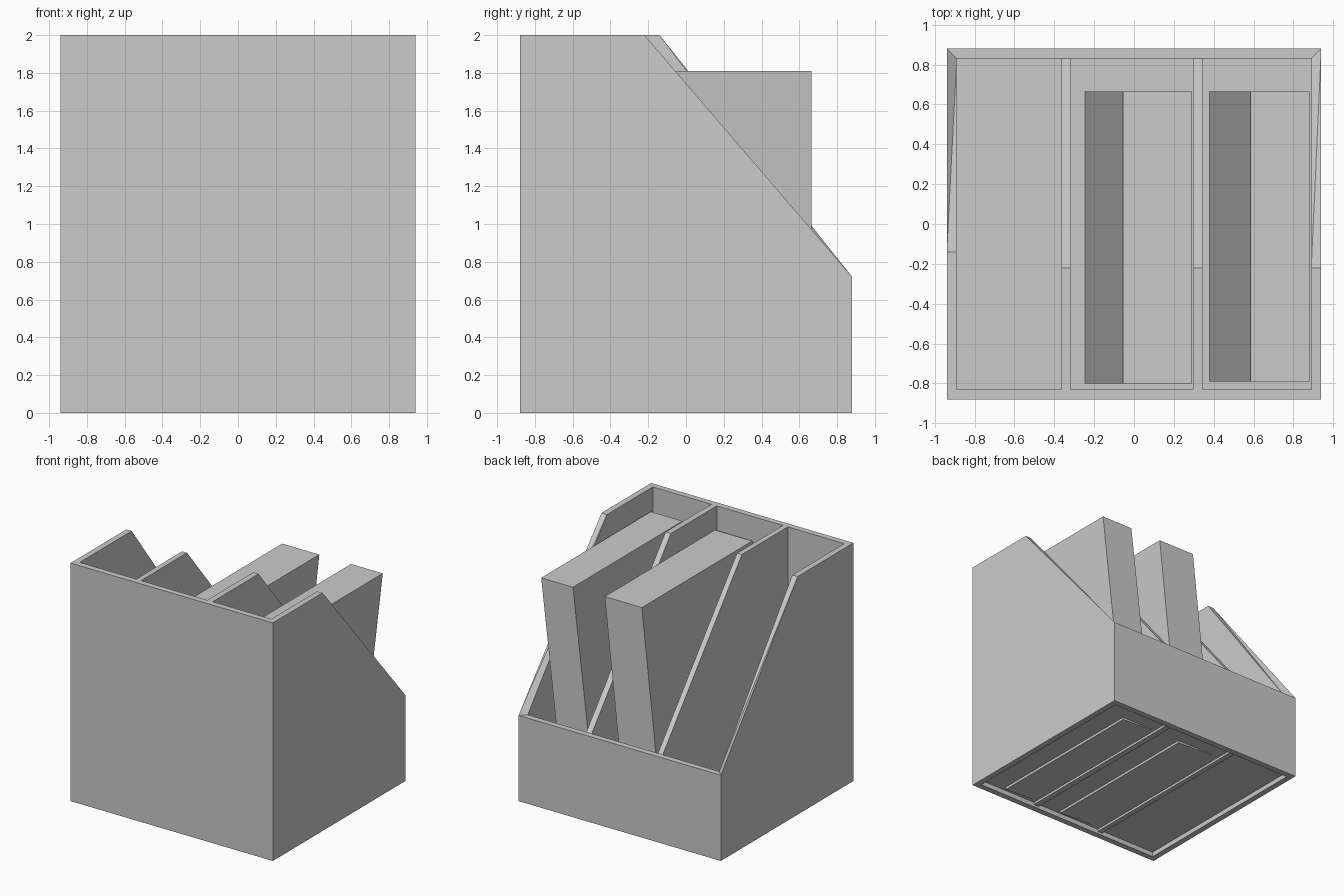
import bpy
import bmesh

cube = bpy.data.objects.get("Cube")
if cube:
    bpy.data.objects.remove(cube, do_unlink=True)

grey = bpy.data.materials.new("light_grey")
grey.use_nodes = True
colour = (0.6, 0.6, 0.6, 1)
grey.diffuse_color = colour
grey.node_tree.nodes["Principled BSDF"].inputs["Base Color"].default_value = colour


def finish(name, bm):
    bmesh.ops.recalc_face_normals(bm, faces=bm.faces)
    mesh = bpy.data.meshes.new(name)
    bm.to_mesh(mesh)
    bm.free()
    mesh.materials.append(grey)
    obj = bpy.data.objects.new(name, mesh)
    bpy.context.collection.objects.link(obj)
    return obj


def prism(name, profile, place, start, end):
    """Solid with a flat profile, stretched from start to end along one axis."""
    bm = bmesh.new()
    a, b = ([bm.verts.new(place(u, v, t)) for u, v in profile] for t in (start, end))
    bm.faces.new(a)
    bm.faces.new(b)
    for i in range(len(a)):
        j = (i + 1) % len(a)
        bm.faces.new((a[i], a[j], b[j], b[i]))
    return finish(name, bm)


def along_x(u, v, t):
    return (t, u, v)


def along_y(u, v, t):
    return (u, t, v)


W, D, H, LOW, WALL = 0.94, 0.88, 2.0, 0.72, 0.05
IW, ID = W - WALL, D - WALL
RIGHT_BEND, LEFT_BEND = -0.22, -0.14


def wall_ring(bm, w, d):
    """Bottom and top corners of the wall loop, with a bend on each side."""
    columns = [(-w, -d, H), (w, -d, H), (w, RIGHT_BEND, H),
               (w, d, LOW), (-w, d, LOW), (-w, LEFT_BEND, H)]
    return [(bm.verts.new((x, y, 0)), bm.verts.new((x, y, z))) for x, y, z in columns]


# Outer case: four walls with sloping sides, mitred at the corners
bm = bmesh.new()
outer, inner = wall_ring(bm, W, D), wall_ring(bm, IW, ID)
for i in range(len(outer)):
    j = (i + 1) % len(outer)
    for ring in (outer, inner):
        bm.faces.new((ring[i][0], ring[j][0], ring[j][1], ring[i][1]))
    for k in (0, 1):
        rim = (outer[i][k], outer[j][k], inner[j][k], inner[i][k])
        if k and i in (2, 4):  # twisted slope strips are split in two
            bm.faces.new((rim[0], rim[1], rim[3]))
            bm.faces.new((rim[1], rim[2], rim[3]))
        else:
            bm.faces.new(rim)
finish("case_walls", bm)

# Floor, raised above the bottom rim
prism("floor", [(-IW, 0.04), (IW, 0.04), (IW, 0.06), (-IW, 0.06)], along_y, -ID, ID)

# Sloping dividers
divider = [(-ID, 0.02), (ID, 0.02), (ID, LOW), (RIGHT_BEND, H), (-ID, H)]
for name, x0, x1 in (("left_divider", 0.295, 0.345), ("right_divider", -0.365, -0.32)):
    prism(name, divider, along_x, x0, x1)

# Leaning books: foot x, top x, thickness, front y
for name, foot, top, thick, front in (("left_book", 0.375, 0.585, 0.295, -0.79),
                                      ("right_book", -0.25, -0.055, 0.345, -0.8)):
    section = [(foot, 0.035), (foot + thick, 0.02), (top + thick, 1.81), (top, 1.81)]
    prism(name, section, along_y, front, 0.665)
